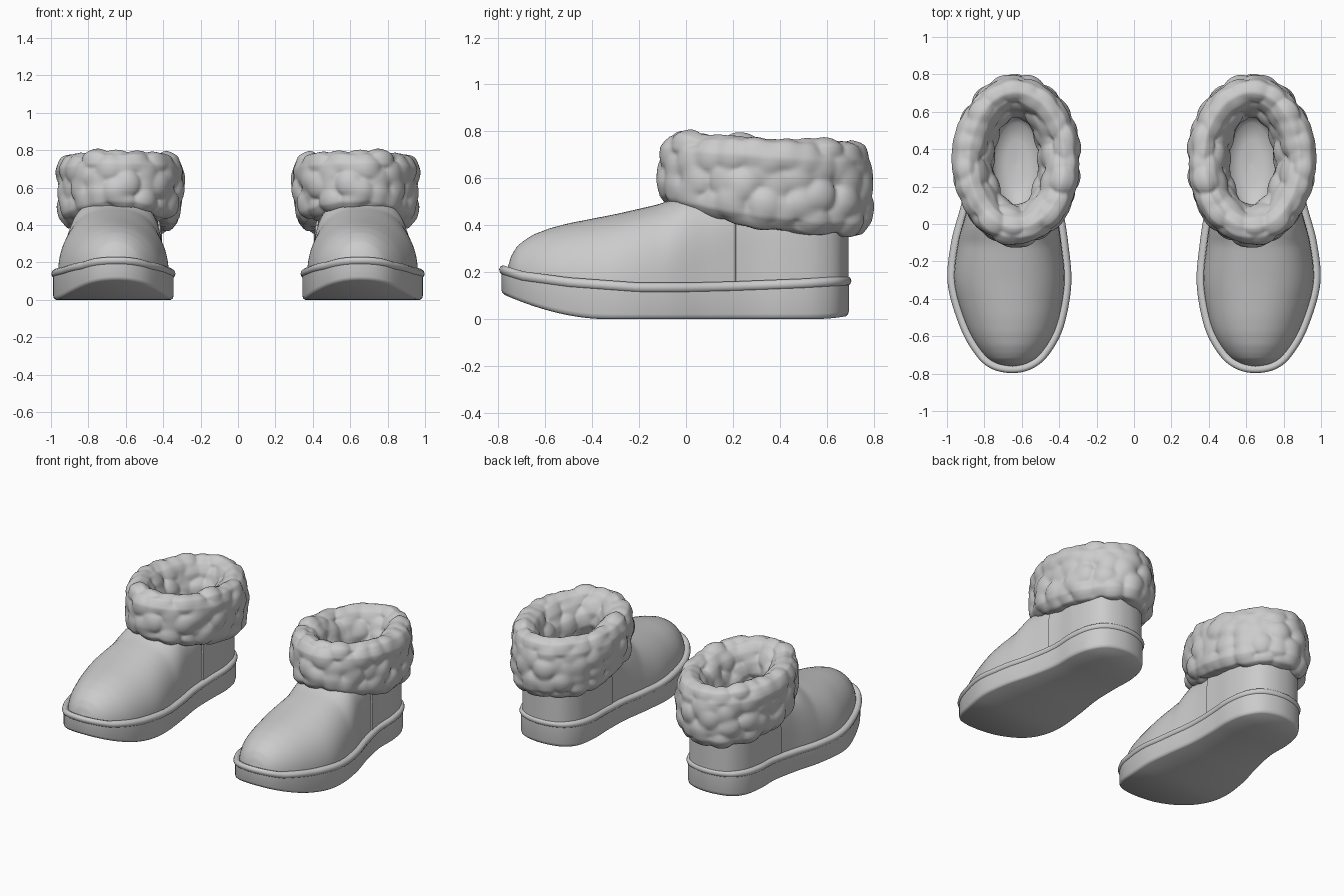
import bpy, bmesh, math, random
from mathutils import Vector, kdtree

if "Cube" in bpy.data.objects:
    bpy.data.objects.remove(bpy.data.objects["Cube"])

random.seed(4)
mat = bpy.data.materials.new("light grey")
mat.diffuse_color = (0.6, 0.6, 0.6, 1)
mat.use_nodes = True
mat.node_tree.nodes["Principled BSDF"].inputs["Base Color"].default_value = mat.diffuse_color


def lerp_table(table, y):
    """Interpolate (y, value) rows."""
    if y <= table[0][0]:
        return table[0][1]
    for (a, va), (b, vb) in zip(table, table[1:]):
        if y <= b:
            return va + (vb - va) * (y - a) / (b - a)
    return table[-1][1]


def loft(name, rings, closed=False, wrap=True, caps=False, angle=40, drop=None):
    """Skin a list of equal-length rings, mirror it into a pair."""
    bm = bmesh.new()
    vs = [[bm.verts.new(p) for p in r] for r in rings]
    n, m = len(rings), len(rings[0])
    for i in range(n if closed else n - 1):
        for j in range(m if wrap else m - 1):
            k, l = (i + 1) % n, (j + 1) % m
            bm.faces.new((vs[i][j], vs[i][l], vs[k][l], vs[k][j]))
    if caps:
        # strips straight across from one side to the other
        for r in (vs[0], vs[-1]):
            for i in range(m // 2):
                bm.faces.new(list(dict.fromkeys((r[i], r[i + 1], r[-i - 1], r[-i]))))
    bmesh.ops.remove_doubles(bm, verts=bm.verts, dist=0.0004)
    bmesh.ops.recalc_face_normals(bm, faces=bm.faces)
    if drop:
        gone = [f for f in bm.faces if drop(f.calc_center_median())]
        bmesh.ops.delete(bm, geom=gone, context='FACES')
    me = bpy.data.meshes.new(name)
    bm.to_mesh(me)
    bm.free()
    me.materials.append(mat)
    ob = bpy.data.objects.new(name, me)
    bpy.context.collection.objects.link(ob)
    bpy.context.view_layer.objects.active = ob
    ob.select_set(True)
    bpy.ops.object.shade_smooth_by_angle(angle=math.radians(angle))
    ob.select_set(False)
    ob.modifiers.new("pair", 'MIRROR').use_mirror_merge = False
    return ob


# Footprint: (y, inner x, outer x) pairs between toe tip and heel tip
pairs = [(-0.765, 0.55, 0.757), (-0.695, 0.465, 0.838), (-0.55, 0.387, 0.92),
         (-0.32, 0.345, 0.986), (-0.1, 0.362, 0.968), (0.1, 0.39, 0.915),
         (0.28, 0.395, 0.88), (0.44, 0.392, 0.878), (0.57, 0.42, 0.85), (0.66, 0.495, 0.775)]
ctrl = [(0.65, -0.787)] + [(o, y) for y, i, o in pairs] + [(0.635, 0.695)]
ctrl += [(i, y) for y, i, o in reversed(pairs)]
STEP = 8
outline = []
for k in range(len(ctrl)):
    p = [Vector(ctrl[(k + d) % len(ctrl)]) for d in (-1, 0, 1, 2)]
    for s in range(STEP):
        t = s / STEP
        outline.append(0.5 * (2 * p[1] + (p[2] - p[0]) * t + (2 * p[0] - 5 * p[1] + 4 * p[2] - p[3]) * t * t
                              + (3 * p[1] - p[0] - 3 * p[2] + p[3]) * t ** 3))
N = len(outline)


def offset(d):
    res = []
    for i, p in enumerate(outline):
        t = (outline[(i + 1) % N] - outline[i - 1]).normalized()
        res.append(p + Vector((t.y, -t.x)) * d)
    return res


def sole_bottom(y):
    return 0.11 * max(0, (-0.35 - y) / 0.44) ** 1.8 + 0.015 * max(0, (y - 0.55) / 0.15) ** 2


welt_z = [(-0.79, 0.21), (-0.7, 0.182), (-0.5, 0.155), (-0.2, 0.133), (0, 0.133),
          (0.2, 0.138), (0.5, 0.15), (0.7, 0.162)]

# Sole: rings from the underside up to the welt
rings = []
for d, f in ((-0.014, 0), (-0.004, 0.05), (0, 0.15), (0, 0.9), (-0.012, 0.97), (-0.05, 1)):
    rings.append([(p.x, p.y, sole_bottom(p.y) * (1 - f) + lerp_table(welt_z, p.y) * f) for p in offset(d)])
loft("sole", rings, caps=True)

# Welt: rounded bead around the top edge of the sole
rings = []
for k in range(10):
    a = k * math.tau / 10
    rings.append([(p.x, p.y, lerp_table(welt_z, p.y) + 0.023 * math.sin(a))
                  for p in offset(-0.014 + 0.024 * math.cos(a))])
loft("welt", rings, closed=True, angle=60)

# Upper: arched sections from toe to heel, with a slightly raised heel panel
top_z = [(-0.76, 0.22), (-0.745, 0.27), (-0.72, 0.31), (-0.69, 0.335), (-0.65, 0.36), (-0.58, 0.387),
         (-0.5, 0.408), (-0.3, 0.447), (-0.12, 0.488), (0, 0.53), (0.15, 0.53), (0.4, 0.48), (0.72, 0.48)]
power = [(-0.76, 2.0), (-0.4, 2.15), (-0.1, 2.5), (0.1, 4), (0.3, 7), (0.7, 9)]
inset = offset(-0.026)
M = 32


def section(c, w, y):
    z0, p = lerp_table(welt_z, y) - 0.01, lerp_table(power, y)
    h = max(0.005, lerp_table(top_z, y) - z0)
    ring = []
    for k in range(M + 1):
        f = math.pi * k / M
        cx, sz = math.cos(f), abs(math.sin(f))
        ring.append((c + w * math.copysign(abs(cx) ** (2 / p), cx), y, z0 + h * sz ** (2 / p)))
    return ring


rings, raised = [], False
for i in range(N // 2 + 1):
    b, a = inset[i], inset[-i]
    y = (a.y + b.y) / 2
    if y > 0.45:
        y += 0.024 * (y - 0.45) / 0.22
    c, w = (a.x + b.x) / 2, abs(b.x - a.x) / 2
    if y > 0.19:
        if not raised:
            rings.append(section(c, w, y - 0.003))
            raised = True
        w += 0.01 if i < N // 2 else 0
    rings.append(section(c, w, y))
CX, CY = 0.628, 0.34
loft("upper", rings, wrap=False, angle=50,
     drop=lambda c: c.z > 0.4 and ((c.x - CX) / 0.19) ** 2 + ((c.y - CY) / 0.31) ** 2 < 1)

# Fleece cuff: closed band whose surface is raised into rounded tufts
profile = [(0.075, 0.0), (0.03, 0.0), (0.006, 0.1), (0.0, 0.3), (0.0, 0.6), (0.004, 0.82), (0.025, 0.96),
           (0.06, 1.0), (0.095, 0.94), (0.125, 0.8), (0.15, 0.6), (0.16, 0.35), (0.13, 0.1)]
low_z = [(-0.1, 0.515), (0.1, 0.455), (0.35, 0.41), (0.6, 0.38), (0.77, 0.39)]
high_z = [(-0.1, 0.772), (0.2, 0.757), (0.45, 0.738), (0.77, 0.73)]


def cuff_point(u, v):
    n = len(profile)
    k = int(v * n) % n
    t = v * n - int(v * n)
    d = profile[k][0] * (1 - t) + profile[(k + 1) % n][0] * t
    f = profile[k][1] * (1 - t) + profile[(k + 1) % n][1] * t
    y0 = CY + 0.425 * math.sin(u)
    zl, zh = lerp_table(low_z, y0), lerp_table(high_z, y0)
    rx = 0.317 - d - 0.02 * (1 - f)
    return Vector((CX + rx * math.cos(u), CY + (0.425 - d) * math.sin(u), zl + (zh - zl) * f))


tufts = []
for _ in range(4000):
    p = cuff_point(random.random() * math.tau, random.random())
    if all((p - q).length > 0.074 for q in tufts):
        tufts.append(p)
tree = kdtree.KDTree(len(tufts))
for i, p in enumerate(tufts):
    tree.insert(p, i)
tree.balance()

U, V = 200, 91
rings = []
for i in range(U):
    u = i * math.tau / U
    ring = []
    for j in range(V):
        v = j / V
        p = cuff_point(u, v)
        du = cuff_point(u + 0.03, v) - cuff_point(u - 0.03, v)
        dv = cuff_point(u, (v + 0.03) % 1) - cuff_point(u, (v - 0.03) % 1)
        nrm = dv.cross(du).normalized()
        core = Vector((CX + 0.235 * math.cos(u), CY + 0.345 * math.sin(u), 0.58))
        if nrm.dot(p - core) < 0:
            nrm = -nrm
        # rounded bumps, blended softly where neighbours meet
        h = 0
        for _, idx, dist in tree.find_n(p, 3):
            size = 0.033 + 0.009 * math.sin(idx * 12.9)
            h += (size * max(0, 1 - (dist / 0.078) ** 2) ** 0.6) ** 5
        ring.append(p + nrm * h ** 0.2)
    rings.append(ring)
loft("fleece_cuff", rings, closed=True, angle=180)

# Lining: bowl inside the opening
rings = []
for rx, ry, z in ((0.17, 0.28, 0.62), (0.15, 0.262, 0.54), (0.135, 0.245, 0.47), (0.11, 0.21, 0.425),
                  (0.06, 0.12, 0.405), (0.001, 0.001, 0.4)):
    rings.append([(CX + rx * math.cos(k * math.tau / 40), CY - 0.01 + ry * math.sin(k * math.tau / 40), z)
                  for k in range(40)])
lining = loft("lining", rings, angle=180)
lining.data.flip_normals()
